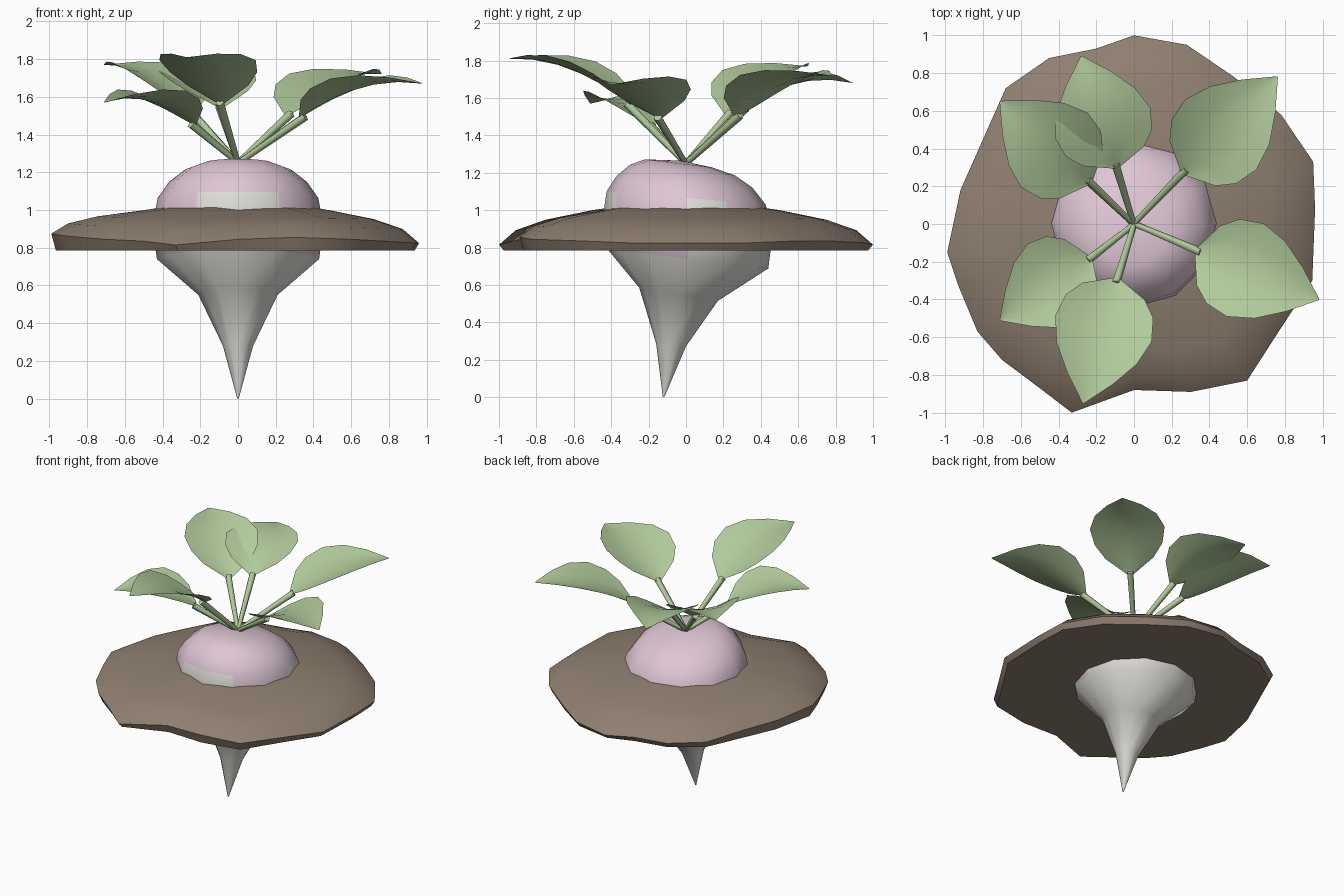
import bpy, bmesh, math
from mathutils import Vector

if "Cube" in bpy.data.objects:
    bpy.data.objects.remove(bpy.data.objects["Cube"])


def material(name, rgb):
    m = bpy.data.materials.new(name)
    lin = [(c / 255 / 12.92) if c < 11 else ((c / 255 + 0.055) / 1.055) ** 2.4 for c in rgb]
    m.diffuse_color = (*lin, 1)
    m.use_nodes = True
    m.node_tree.nodes["Principled BSDF"].inputs["Base Color"].default_value = m.diffuse_color
    return m


PINK = material("pale pink skin", (222, 198, 212))
WHITE = material("off white root", (222, 221, 216))
SOIL = material("brown soil", (143, 127, 112))
GREEN = material("leaf green", (177, 202, 155))


def finish(bm, name, mats, angle=40, normals=True):
    if normals:
        bmesh.ops.recalc_face_normals(bm, faces=bm.faces)
    me = bpy.data.meshes.new(name)
    bm.to_mesh(me)
    bm.free()
    for m in mats:
        me.materials.append(m)
    ob = bpy.data.objects.new(name, me)
    bpy.context.collection.objects.link(ob)
    bpy.ops.object.select_all(action='DESELECT')
    ob.select_set(True)
    bpy.context.view_layer.objects.active = ob
    bpy.ops.object.shade_smooth_by_angle(angle=math.radians(angle))
    return ob


def skin(bm, rings):
    """Bridge closed rings of equal length, returning one face list per band."""
    vs = [[bm.verts.new(p) for p in r] for r in rings]
    n = len(vs[0])
    bands = [[bm.faces.new((a[i], a[(i + 1) % n], b[(i + 1) % n], b[i])) for i in range(n)]
             for a, b in zip(vs, vs[1:])]
    return vs, bands


# Turnip: tilted rings (height, y centre, radius, slope along y)
SIDES = 12
PROFILE = [(0.00, -0.12, 0.004, 0), (0.28, -0.08, 0.08, -0.1), (0.55, -0.04, 0.21, -0.17),
           (0.74, 0.01, 0.43, -0.12), (0.92, 0.01, 0.455, -0.08), (1.065, 0.0, 0.425, -0.08),
           (1.15, -0.01, 0.365, -0.08), (1.215, -0.02, 0.28, -0.1), (1.25, -0.04, 0.18, -0.12)]
bm = bmesh.new()
rings = []
for z, cy, r, slope in PROFILE:
    ring = []
    for i in range(SIDES):
        a = -math.pi / 2 + math.tau * i / SIDES
        dy = r * math.sin(a)
        ring.append((r * math.cos(a), cy + dy, z + slope * dy))
    rings.append(ring)
vs, bands = skin(bm, rings)
bm.faces.new(vs[0])
top = bm.verts.new((0, -0.03, 1.265))
for i in range(SIDES):
    bm.faces.new((vs[-1][i], vs[-1][(i + 1) % SIDES], top))
# White below, pink above, with white patches at the front and right
for f in bm.faces:
    f.material_index = 1 if f.calc_center_median().z < 0.82 else 0
for i in (0, 3, SIDES - 1):
    bands[4][i].material_index = 1
finish(bm, "turnip_root", [PINK, WHITE], 50)

# Soil clod: uneven outline (x, y, rim height)
RIM = [(0, 1.0, .81), (.28, .95, .82), (.53, .78, .83), (.78, .58, .83), (.95, .33, .82),
       (.96, .08, .82), (.945, -.3, .82), (.78, -.55, .83), (.6, -.83, .84), (.3, -.89, .85),
       (0, -.88, .84), (-.33, -1.0, .81), (-.5, -.87, .83), (-.7, -.72, .84), (-.83, -.57, .85),
       (-.93, -.33, .86), (-.99, -.15, .87), (-.92, .18, .86), (-.8, .45, .85),
       (-.68, .72, .83), (-.45, .88, .82), (-.2, .93, .82)]


def soil_ring(scale, height, drop=0):
    return [(x * scale, y * scale, height + drop * (z - 0.83)) for x, y, z in RIM]


bm = bmesh.new()
vs, _ = skin(bm, [soil_ring(0.4, 1.015), soil_ring(0.5, 1.0), soil_ring(0.75, 0.955, 0.3),
                  soil_ring(0.91, 0.905, 0.6), soil_ring(1.0, 0.835, 1),
                  soil_ring(0.975, 0.785)])
bm.faces.new(vs[0])
bm.faces.new(vs[-1])
finish(bm, "soil_clod", [SOIL], 50)

# Leaves: (blade base, blade tip, width factor)
LEAVES = [((.26, .27, 1.50), (.76, .78, 1.72), 1.0), ((.33, -.14, 1.49), (.98, -.40, 1.67), 1.0),
          ((-.23, .22, 1.51), (-.71, .65, 1.77), 1.0), ((-.09, .30, 1.54), (-.28, .89, 1.68), 1.0),
          ((-.09, -.29, 1.56), (-.27, -.95, 1.81), 1.0), ((-.23, -.18, 1.45), (-.71, -.51, 1.57), .95)]
BLADE = [(0, .02), (.1, .17), (.22, .24), (.4, .265), (.6, .22), (.8, .125), (1, .004)]
COLUMNS = (-1, -0.5, 0, 0.5, 1)


def add_leaf(number, base, tip, width):
    base, tip = Vector(base), Vector(tip)
    run = tip - base
    side = Vector((-run.y, run.x, 0)).normalized()
    # Arched, cupped blade
    bm = bmesh.new()
    grid = []
    for t, w in BLADE:
        mid = base + run * t + Vector((0, 0, 0.28 * t * (1 - t)))
        lift = 0.085 * (w / 0.265) * (1 - 0.5 * t)
        grid.append([bm.verts.new(mid + side * (u * w * width) + Vector((0, 0, lift * u * u)))
                     for u in COLUMNS])
    for a, b in zip(grid, grid[1:]):
        for i in range(len(COLUMNS) - 1):
            bm.faces.new((a[i + 1], a[i], b[i], b[i + 1]))
    bm.normal_update()
    if sum(f.normal.z for f in bm.faces) < 0:
        bmesh.ops.reverse_faces(bm, faces=bm.faces)
    finish(bm, f"leaf_blade_{number}", [GREEN], 60, normals=False)
    # Straight stalk from the crown
    root = Vector((0, 0, 1.25))
    end = base + run * 0.04
    axis = (end - root).normalized()
    up = side.cross(axis)
    bm = bmesh.new()
    rings = [[p + (side * math.cos(math.tau * k / 5) + up * math.sin(math.tau * k / 5)) * r
              for k in range(5)] for p, r in ((root, 0.016), (end, 0.024))]
    vs, _ = skin(bm, rings)
    bm.faces.new(vs[0])
    bm.faces.new(vs[1])
    finish(bm, f"leaf_stalk_{number}", [GREEN], 75)


for n, (b, t, w) in enumerate(LEAVES, 1):
    add_leaf(n, b, t, w)
